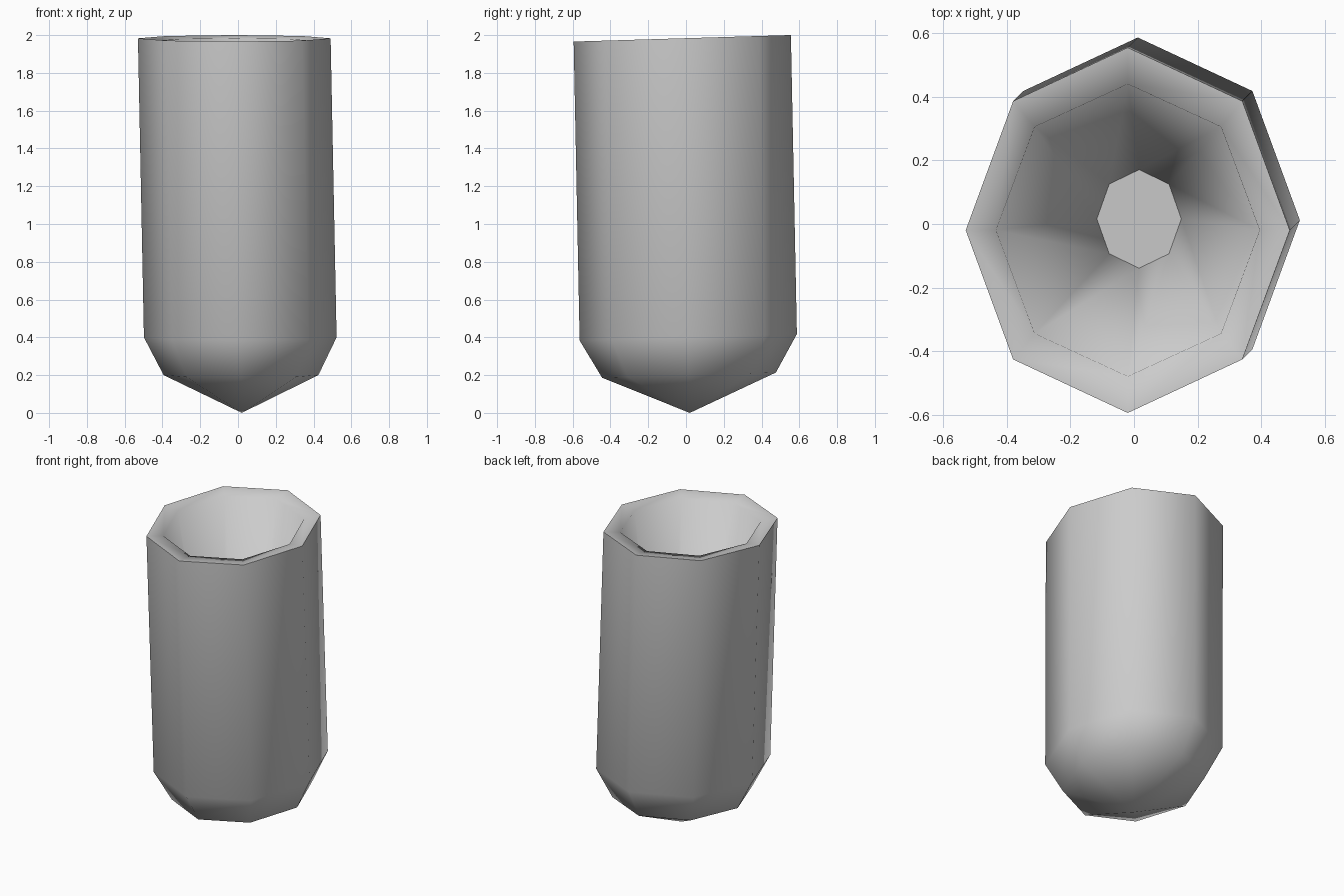
import bpy, bmesh, math

cube = bpy.data.objects.get("Cube")
if cube:
    bpy.data.objects.remove(cube, do_unlink=True)

SIDES = 8

grey = bpy.data.materials.new("plain_grey")
grey.use_nodes = True
grey.diffuse_color = (0.6, 0.6, 0.6, 1)
grey.node_tree.nodes["Principled BSDF"].inputs["Base Color"].default_value = (0.6, 0.6, 0.6, 1)


def lean(x, y, z):
    """Tilt a point so the vessel leans slightly to the front right."""
    return (x + 0.02 * (1 - z), y + 0.02 * (1 - z), z + 0.03 * y)


def ring(bm, rx, ry, z):
    steps = [math.tau * i / SIDES for i in range(SIDES)]
    return [bm.verts.new(lean(rx * math.cos(a), ry * math.sin(a), z)) for a in steps]


bm = bmesh.new()

# Rings from the lower shoulder, up the outside, over the rim, down the tapered bore
profile = [(0.41, 0.46, 0.20), (0.51, 0.575, 0.40), (0.51, 0.575, 1.983),
           (0.415, 0.46, 1.97), (0.133, 0.155, 0.20)]
rings = [ring(bm, *p) for p in profile]
for low, high in zip(rings, rings[1:]):
    for i in range(SIDES):
        j = (i + 1) % SIDES
        bm.faces.new((low[i], low[j], high[j], high[i]))

# Pointed base
tip = bm.verts.new(lean(0, 0, 0))
for i in range(SIDES):
    bm.faces.new((tip, rings[0][(i + 1) % SIDES], rings[0][i]))

# Flat floor inside
bm.faces.new(rings[-1])

bmesh.ops.recalc_face_normals(bm, faces=bm.faces)
for face in bm.faces:
    face.smooth = True

# Crisp outer rim and floor outline, everything else blended
for loop in (rings[2], rings[4]):
    for i in range(SIDES):
        bm.edges.get((loop[i], loop[(i + 1) % SIDES])).smooth = False

mesh = bpy.data.meshes.new("vessel")
bm.to_mesh(mesh)
bm.free()
mesh.materials.append(grey)
vessel = bpy.data.objects.new("vessel", mesh)
bpy.context.collection.objects.link(vessel)
